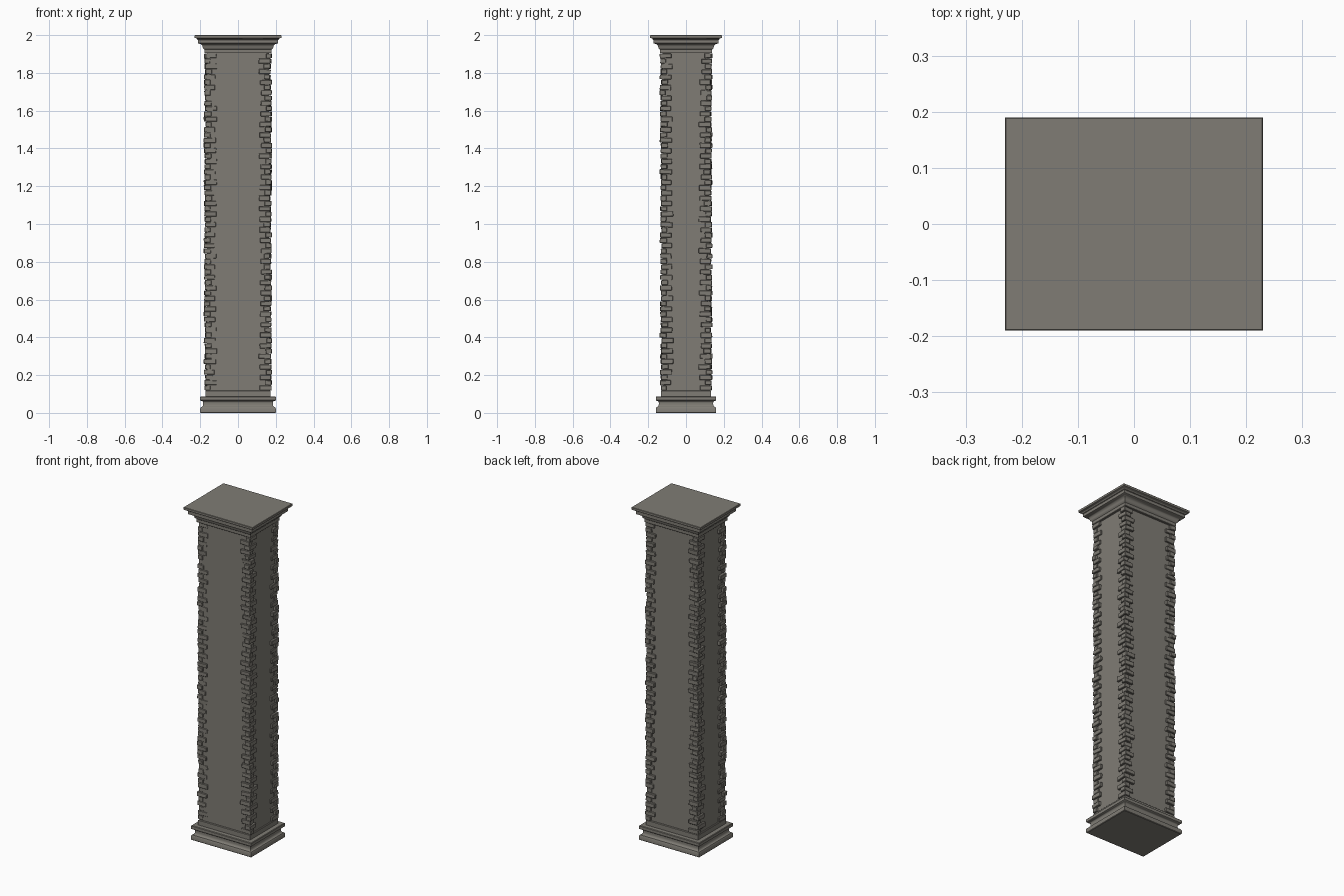
import bpy, bmesh, math, random
from mathutils import Matrix, Vector

if "Cube" in bpy.data.objects:
    bpy.data.objects.remove(bpy.data.objects["Cube"])

random.seed(4)
INSET = 0.04          # depth half-size is this much less than width half-size

stone = bpy.data.materials.new("warm_grey_stone")
stone.diffuse_color = (0.215, 0.203, 0.178, 1)
stone.use_nodes = True
stone.node_tree.nodes["Principled BSDF"].inputs["Base Color"].default_value = stone.diffuse_color


def finish(bm, name):
    bmesh.ops.recalc_face_normals(bm, faces=bm.faces)
    me = bpy.data.meshes.new(name)
    bm.to_mesh(me)
    bm.free()
    me.materials.append(stone)
    ob = bpy.data.objects.new(name, me)
    bpy.context.collection.objects.link(ob)
    return ob


def moulding(name, profile):
    """Rectangular rings stacked along a (half width, height) profile."""
    bm = bmesh.new()
    rings = []
    for r, z in profile:
        x, y = r, r - INSET
        rings.append([bm.verts.new(p) for p in
                      ((-x, -y, z), (x, -y, z), (x, y, z), (-x, y, z))])
    for a, b in zip(rings, rings[1:]):
        for i in range(4):
            j = (i + 1) % 4
            bm.faces.new((a[i], a[j], b[j], b[i]))
    bm.faces.new(rings[0][::-1])
    bm.faces.new(rings[-1])
    ob = finish(bm, name)
    bpy.ops.object.select_all(action='DESELECT')
    bpy.context.view_layer.objects.active = ob
    ob.select_set(True)
    bpy.ops.object.shade_smooth_by_angle(angle=math.radians(35))
    return ob


def arc(r0, z0, r1, z1, hollow, n=5):
    """Quarter curve between two profile points."""
    out = []
    for i in range(n + 1):
        a = math.pi / 2 * i / n
        s, c = math.sin(a), 1 - math.cos(a)
        u, v = (c, s) if hollow else (s, c)
        out.append((r0 + (r1 - r0) * u, z0 + (z1 - z0) * v))
    return out


# Base with plinth, hollow, upper band and collar
moulding("base", [(0.197, 0), (0.2, 0.003), (0.2, 0.024)]
         + arc(0.196, 0.03, 0.184, 0.046, False)
         + [(0.184, 0.054)]
         + arc(0.184, 0.054, 0.196, 0.064, True)
         + [(0.2, 0.067), (0.2, 0.084), (0.197, 0.087),
            (0.172, 0.087), (0.172, 0.115), (0.169, 0.118)])

# Shaft
moulding("shaft", [(0.165, 0.1), (0.165, 1.92)])

# Capital
moulding("capital", [(0.176, 1.904), (0.178, 1.906), (0.178, 1.924), (0.185, 1.93)]
         + arc(0.187, 1.936, 0.208, 1.955, True)
         + [(0.212, 1.957), (0.212, 1.974)]
         + arc(0.216, 1.976, 0.227, 1.984, True)
         + [(0.23, 1.986), (0.23, 1.998), (0.228, 2.0)])

# Corner bricks, alternating long and short on each face
Z0, Z1, COURSES = 0.118, 1.904, 64
H = (Z1 - Z0) / COURSES
for name, sx, sy in (("front_left", -1, -1), ("front_right", 1, -1),
                     ("back_left", -1, 1), ("back_right", 1, 1)):
    bm = bmesh.new()
    for k in range(COURSES):
        wide = (k + (sx * sy > 0)) % 2 == 0
        lx = (0.060 if wide else 0.034) + random.uniform(-0.005, 0.005)
        ly = (0.034 if wide else 0.060) + random.uniform(-0.005, 0.005)
        ox = 0.174 + random.uniform(-0.004, 0.006)
        oy = 0.134 + random.uniform(-0.004, 0.005)
        if name == "front_left":      # this corner sits deeper in the front face
            oy -= 0.005
            ox += 0.002
        centre = Vector((sx * (ox - lx / 2), sy * (oy - ly / 2), Z0 + (k + 0.5) * H))
        rot = (Matrix.Rotation(random.uniform(-0.07, 0.07), 4, 'Z')
               @ Matrix.Rotation(random.uniform(-0.03, 0.03), 4, 'X')
               @ Matrix.Rotation(random.uniform(-0.03, 0.03), 4, 'Y'))
        size = Matrix.Diagonal((lx, ly, H * random.uniform(0.86, 0.98), 1))
        made = bmesh.ops.create_cube(bm, size=1,
                                     matrix=Matrix.Translation(centre) @ rot @ size)
        for v in made["verts"]:
            v.co += Vector([random.uniform(-0.0012, 0.0012) for _ in range(3)])
    bmesh.ops.bevel(bm, geom=bm.edges[:], offset=0.0022, segments=1, affect='EDGES')
    finish(bm, name + "_corner_bricks")
